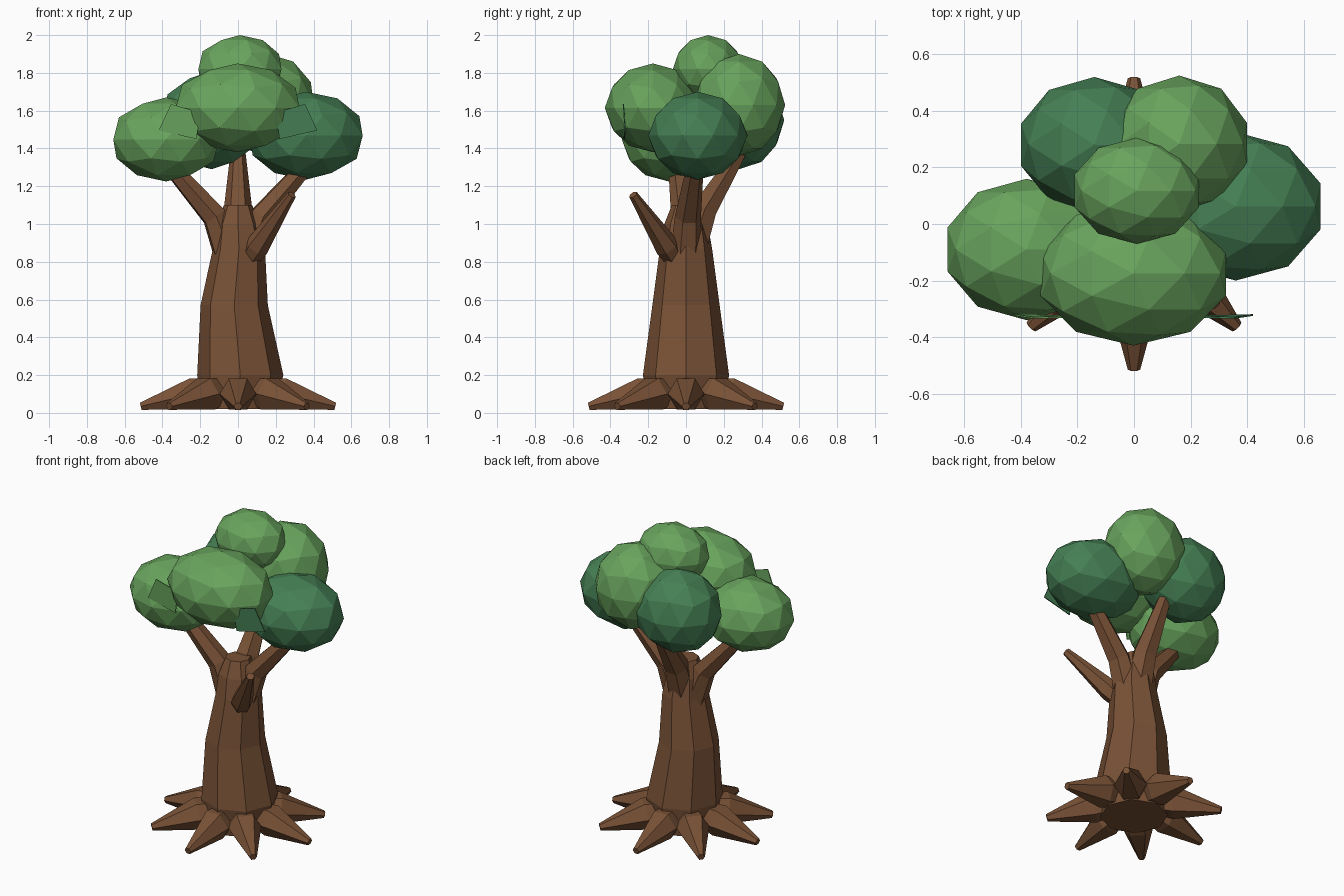
import bpy, bmesh, math
from mathutils import Vector

if "Cube" in bpy.data.objects:
    bpy.data.objects.remove(bpy.data.objects["Cube"])


def material(name, rgb):
    m = bpy.data.materials.new(name)
    m.diffuse_color = (*rgb, 1)
    m.use_nodes = True
    m.node_tree.nodes["Principled BSDF"].inputs["Base Color"].default_value = m.diffuse_color
    return m


BARK = material("bark brown", (0.19, 0.083, 0.037))
LIGHT = material("light leaf green", (0.14, 0.37, 0.11))
DARK = material("dark leaf green", (0.06, 0.215, 0.09))


def finish(bm, name, mat):
    bmesh.ops.recalc_face_normals(bm, faces=bm.faces)
    me = bpy.data.meshes.new(name)
    bm.to_mesh(me)
    bm.free()
    me.materials.append(mat)
    ob = bpy.data.objects.new(name, me)
    bpy.context.collection.objects.link(ob)
    return ob


def tube(name, path, sides, mat=BARK, flat=False):
    """Faceted tapering limb through (x, y, z, radius) points."""
    bm = bmesh.new()
    pts = [Vector(p[:3]) for p in path]
    rings = []
    for i, p in enumerate(pts):
        t = pts[min(i + 1, len(pts) - 1)] - pts[max(i - 1, 0)]
        t = Vector((0, 0, 1)) if flat else t.normalized()
        ref = Vector((0, 1, 0)) if abs(t.z) > 0.95 else Vector((0, 0, 1))
        u = t.cross(ref).normalized()
        v = t.cross(u)
        ring = []
        for k in range(sides):
            a = 2 * math.pi * k / sides
            ring.append(bm.verts.new(p + path[i][3] * (math.cos(a) * u + math.sin(a) * v)))
        rings.append(ring)
    for a, b in zip(rings, rings[1:]):
        for k in range(sides):
            j = (k + 1) % sides
            bm.faces.new((a[k], a[j], b[j], b[k]))
    bm.faces.new(rings[0])
    bm.faces.new(rings[-1])
    return finish(bm, name, mat)


def leaf_clump(name, lo, hi, mat):
    """Low-poly ball stretched to fill a bounding box."""
    bm = bmesh.new()
    bmesh.ops.create_icosphere(bm, subdivisions=2, radius=1)
    for ax in range(3):
        top = max(v.co[ax] for v in bm.verts)
        for v in bm.verts:
            v.co[ax] = (lo[ax] + hi[ax]) / 2 + v.co[ax] / top * (hi[ax] - lo[ax]) / 2
    finish(bm, name, mat)


# trunk
tube("trunk", [(0, 0, 0.02, 0.2), (0.012, 0, 0.2, 0.228), (-0.02, 0, 0.57, 0.178),
               (0.005, 0, 0.87, 0.138), (0, 0, 1.0, 0.115), (0, 0, 1.1, 0.075)], 8, flat=True)

# branches
for s, side in ((-1, "left"), (1, "right")):
    tube(side + "_branch", [(s * 0.05, 0, 0.84, 0.085), (s * 0.125, s * 0.01, 1.04, 0.07),
                            (s * 0.37, s * 0.05, 1.32, 0.045)], 6)
tube("back_branch", [(0, 0.03, 0.87, 0.09), (0, 0.1, 1.08, 0.075), (0, 0.31, 1.42, 0.035)], 6)
tube("front_twig", [(0.05, -0.05, 0.80, 0.05), (0.1, -0.1, 0.88, 0.065),
                    (0.285, -0.28, 1.155, 0.024)], 6)

# roots radiating from the base
for i in range(8):
    a = i * math.pi / 4
    c, s = math.cos(a), math.sin(a)
    tube(f"root_{i + 1}", [(0.1 * c, 0.1 * s, 0.12, 0.07), (0.24 * c, 0.24 * s, 0.1, 0.097),
                           (0.515 * c, 0.515 * s, 0.035, 0.022)], 6)

# crown
leaf_clump("top_foliage", (-0.21, -0.07, 1.64), (0.23, 0.305, 2.0), LIGHT)
leaf_clump("front_foliage", (-0.33, -0.43, 1.38), (0.325, 0.08, 1.85), LIGHT)
leaf_clump("left_foliage", (-0.66, -0.34, 1.225), (-0.1, 0.16, 1.67), LIGHT)
leaf_clump("right_foliage", (0.06, -0.2, 1.235), (0.66, 0.325, 1.70), DARK)
leaf_clump("back_right_foliage", (-0.08, 0.04, 1.36), (0.40, 0.525, 1.9), LIGHT)
leaf_clump("back_left_foliage", (-0.40, 0.04, 1.29), (0.12, 0.52, 1.81), DARK)

# thin flat leaves beside the front clump
for s, side, mat in ((-1, "left", LIGHT), (1, "right", DARK)):
    bm = bmesh.new()
    quad = [bm.verts.new((s * x, y, z)) for x, y, z in
            ((0.2, -0.33, 1.59), (0.355, -0.335, 1.635), (0.42, -0.325, 1.495), (0.22, -0.33, 1.45))]
    face = bm.faces.new(quad)
    ext = bmesh.ops.extrude_face_region(bm, geom=[face])
    for v in ext["geom"]:
        if isinstance(v, bmesh.types.BMVert):
            v.co.y += 0.006
    finish(bm, side + "_flat_leaf", mat)
